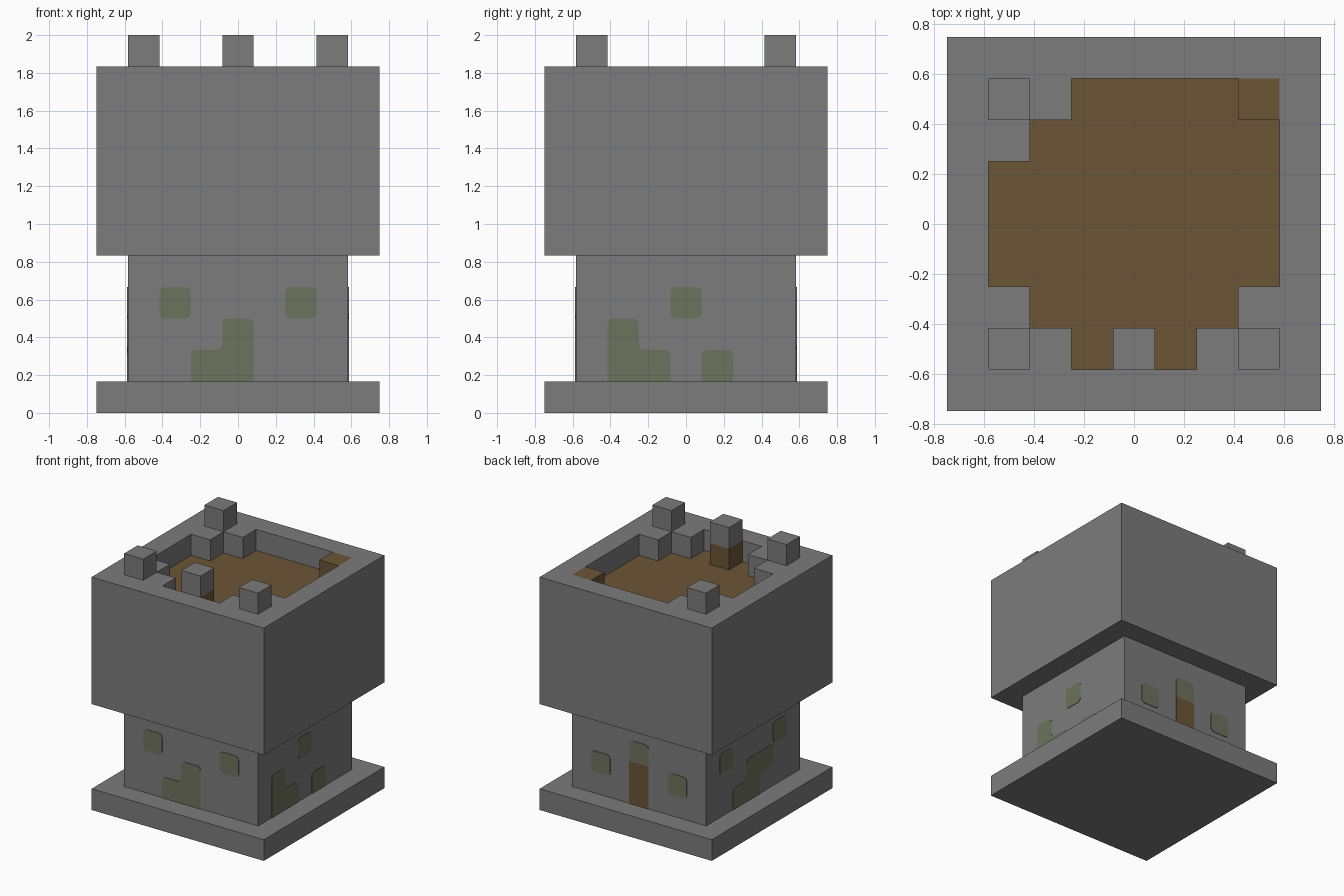
import bpy
import bmesh
from math import radians
from mathutils import Matrix, Vector

if "Cube" in bpy.data.objects:
    bpy.data.objects.remove(bpy.data.objects["Cube"])

C = 1 / 6          # one block
WALL = 3.5 * C     # half width of the room


def material(name, color):
    mat = bpy.data.materials.new(name)
    mat.use_nodes = True
    mat.diffuse_color = (*color, 1)
    mat.node_tree.nodes["Principled BSDF"].inputs["Base Color"].default_value = (*color, 1)
    return mat


stone = material("stone grey", (0.2, 0.2, 0.2))
wood = material("wood brown", (0.148, 0.092, 0.037))
moss = material("moss green", (0.155, 0.171, 0.107))


def finish(name, bm, *mats):
    mesh = bpy.data.meshes.new(name)
    bm.to_mesh(mesh)
    bm.free()
    for mat in mats:
        mesh.materials.append(mat)
    obj = bpy.data.objects.new(name, mesh)
    bpy.context.collection.objects.link(obj)
    return obj


def box(name, x, y, bottom, width, height, mat):
    """Block with a square footprint, measured in blocks."""
    bm = bmesh.new()
    bmesh.ops.create_cube(bm, size=C)
    bmesh.ops.scale(bm, vec=(width, width, height), verts=bm.verts)
    bmesh.ops.translate(bm, vec=(x * C, y * C, (bottom + height / 2) * C), verts=bm.verts)
    return finish(name, bm, mat)


def extrude(bm, faces, offset):
    new = bmesh.ops.extrude_face_region(bm, geom=faces)["geom"]
    verts = [v for v in new if isinstance(v, bmesh.types.BMVert)]
    bmesh.ops.translate(bm, vec=offset, verts=verts)
    bmesh.ops.recalc_face_normals(bm, faces=bm.faces)


# Plinth and room
box("plinth", 0, 0, 0, 9, 1, stone)
box("room_walls", 0, 0, 1, 7, 4, stone)

# Upper tower: # stone rim, B raised wood block, . sunken wood floor
PLAN = ["#########",
        "###....B#",
        "##......#",
        "#.......#",
        "#.......#",
        "#.......#",
        "##.....##",
        "###.B.###",
        "#########"]


def plan_at(p):
    return PLAN[round(4 - p.y / C)][round(p.x / C + 4)]


bm = bmesh.new()
bmesh.ops.create_grid(bm, x_segments=9, y_segments=9, size=4.5 * C)
bmesh.ops.translate(bm, vec=(0, 0, 5 * C), verts=bm.verts)
extrude(bm, bm.faces[:], (0, 0, 5 * C))
rim = [f for f in bm.faces if f.normal.z > 0.9 and plan_at(f.calc_center_median()) != "."]
extrude(bm, rim, (0, 0, C))
for f in bm.faces:
    inside = f.calc_center_median() - f.normal * C / 4
    above_floor = inside.z > 10 * C
    floor = f.normal.z > 0.9 and not above_floor
    f.material_index = int(floor or (above_floor and plan_at(inside) == "B"))
finish("upper_tower", bm, stone, wood)

# Battlement blocks
for name, x, y in [("front_right", -3, -3), ("front_middle", 0, -3),
                   ("front_left", 3, -3), ("back_right", -3, 3)]:
    box(name + "_battlement", x, y, 11, 1, 1, stone)
box("back_left_battlement", 3, 3, 10.99, 1, 0.01, wood)


# Thin wall patches made from joined cells (column, level), with rounded corners
def patch(name, cells, turn, mat, square_below):
    bm = bmesh.new()
    for u, k in cells:
        corners = [(u - 0.5, k), (u + 0.5, k), (u + 0.5, k + 1), (u - 0.5, k + 1)]
        bm.faces.new([bm.verts.new((a * C, -WALL, b * C)) for a, b in corners])
    bmesh.ops.remove_doubles(bm, verts=bm.verts, dist=0.001)
    bmesh.ops.dissolve_limit(bm, angle_limit=0.01, verts=bm.verts, edges=bm.edges)
    rounded = [v for v in bm.verts if v.co.z > (square_below + 0.1) * C]
    if rounded:
        bmesh.ops.bevel(bm, geom=rounded, offset=0.03, offset_type='OFFSET',
                        segments=3, profile=0.5, affect='VERTICES')
    extrude(bm, bm.faces[:], (0, -0.004, 0))
    bmesh.ops.transform(bm, matrix=Matrix.Rotation(radians(turn), 4, 'Z'), verts=bm.verts)
    finish(name, bm, mat)


SIDES = {
    "front": (0, [[(-2, 3)], [(2, 3)], [(0, 1), (0, 2), (-1, 1)]]),
    "left": (90, [[(0, 3)], [(-2, 1), (-2, 2), (-1, 1)], [(1, 1)]]),
    "back": (180, [[(-2, 2)], [(2, 2)]]),
    "right": (270, [[(2, 3)], [(-2, 3)], [(-1, 1), (0, 1), (0, 2), (1, 2)]]),
}
for side, (turn, patches) in SIDES.items():
    for n, cells in enumerate(patches, 1):
        patch(f"{side}_moss_patch_{n}", cells, turn, moss, 1)

# Back door with a mossy lintel
patch("door", [(0, 1), (0, 2)], 180, wood, 4)
patch("door_lintel", [(0, 3)], 180, moss, 3)
